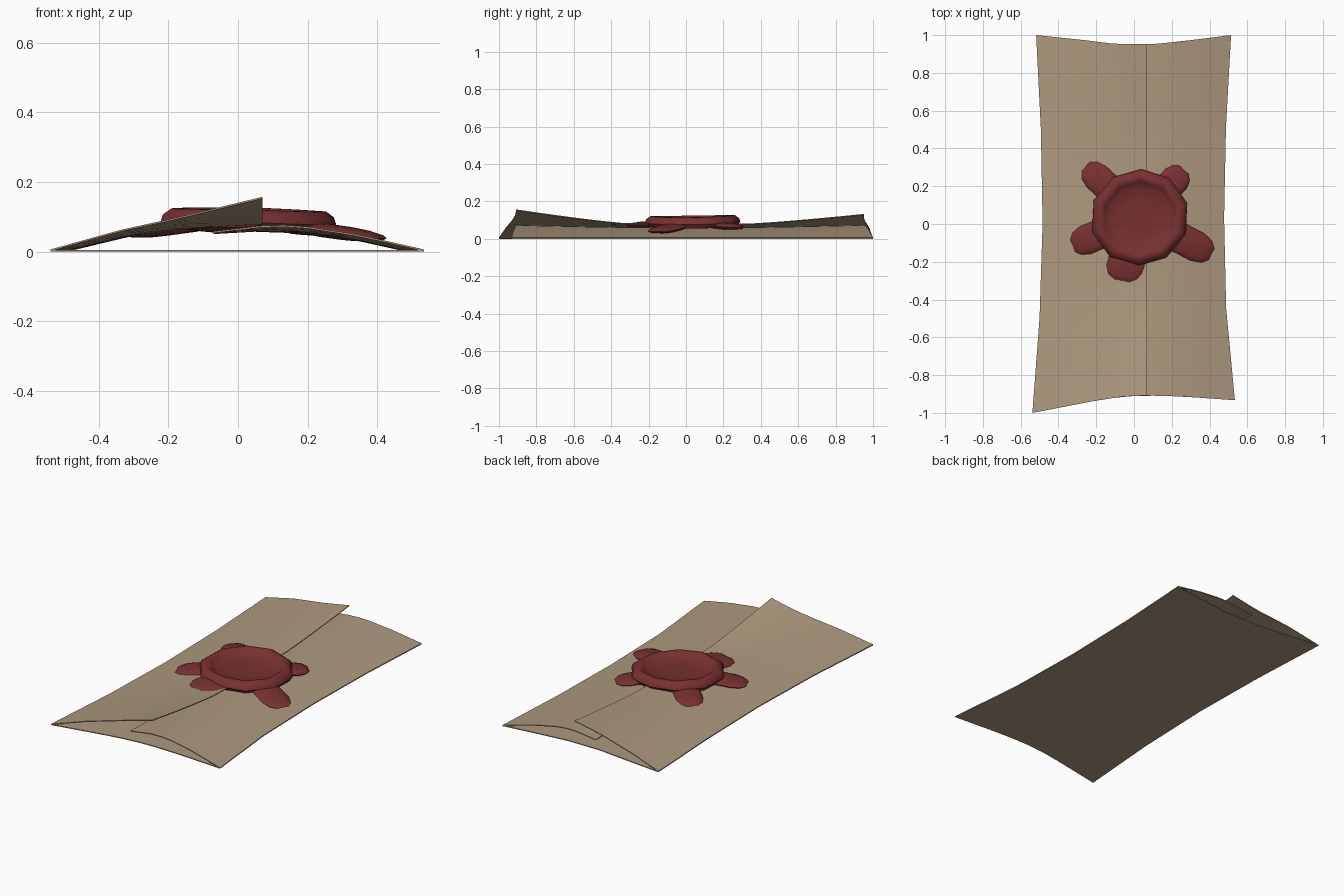
import bpy, bmesh, math
from mathutils import Matrix, Vector

if "Cube" in bpy.data.objects:
    bpy.data.objects.remove(bpy.data.objects["Cube"])


def material(name, rgb):
    m = bpy.data.materials.new(name)
    m.diffuse_color = (*rgb, 1)
    m.use_nodes = True
    m.node_tree.nodes["Principled BSDF"].inputs["Base Color"].default_value = m.diffuse_color
    return m


PAPER = material("parchment", (0.42, 0.32, 0.21))
WAX = material("red wax", (0.19, 0.03, 0.03))


def lerp_points(pts, x):
    """Piecewise linear lookup."""
    if x <= pts[0][0]:
        return pts[0][1]
    for (a, fa), (b, fb) in zip(pts, pts[1:]):
        if x <= b:
            return fa + (fb - fa) * (x - a) / (b - a)
    return pts[-1][1]


def finish(name, bm, mat, angle):
    bmesh.ops.recalc_face_normals(bm, faces=bm.faces)
    me = bpy.data.meshes.new(name)
    bm.to_mesh(me)
    bm.free()
    ob = bpy.data.objects.new(name, me)
    bpy.context.collection.objects.link(ob)
    me.materials.append(mat)
    bpy.context.view_layer.objects.active = ob
    ob.select_set(True)
    bpy.ops.object.shade_smooth_by_angle(angle=math.radians(angle))
    ob.select_set(False)
    return ob


# outline of the letter: waisted sides, curved ends
LEFT = [(-1, -0.538), (-0.5, -0.5), (0, -0.484), (0.5, -0.493), (1, -0.518)]
RIGHT = [(-1, 0.534), (-0.5, 0.488), (0, 0.477), (0.5, 0.487), (1, 0.514)]
FRONT = [(-0.538, -1), (-0.2, -0.935), (-0.05, -0.912), (0.07, -0.908), (0.25, -0.913), (0.534, -0.933)]
BACK = [(-0.518, 1), (-0.25, 0.972), (-0.1, 0.953), (0.1, 0.952), (0.25, 0.967), (0.514, 1)]


def sheet(name, start, end, height, nu):
    """Paper from start(v) to end(v) across the width, v in -1..1 along the length."""
    bm = bmesh.new()
    nv = 16
    rows = []
    for j in range(nv + 1):
        v = -1 + 2 * j / nv
        row = []
        for i in range(nu + 1):
            t = i / nu
            x = start(v) + (end(v) - start(v)) * t
            f, b = lerp_points(FRONT, x), lerp_points(BACK, x)
            row.append(bm.verts.new((x, f + (b - f) * (v + 1) / 2, height(t, v))))
        rows.append(row)
    for r, s in zip(rows, rows[1:]):
        for i in range(nu):
            bm.faces.new((r[i], r[i + 1], s[i + 1], s[i]))
    # give the paper its thickness
    top = bm.faces[:]
    low = bmesh.ops.duplicate(bm, geom=bm.verts[:] + bm.edges[:] + top)["geom"]
    bmesh.ops.translate(bm, vec=(0, 0, -0.005), verts=[g for g in low if isinstance(g, bmesh.types.BMVert)])
    bmesh.ops.bridge_loops(bm, edges=[e for e in bm.edges if e.is_boundary])
    return finish(name, bm, PAPER, 30)


def edge(pts):
    return lambda v: lerp_points(pts, v)


def lift(v):
    return max(0, (abs(v) - 0.35) / 0.65) ** 1.2


L_END = [(0, 0.006), (0.33, 0.062), (0.6, 0.098), (1, 0.157)]
L_MID = [(0, 0.006), (0.33, 0.05), (0.6, 0.07), (1, 0.082)]
R_END = [(0, 0.006), (0.3, 0.047), (0.55, 0.071), (0.72, 0.078), (1, 0.058)]
R_MID = [(0, 0.006), (0.3, 0.042), (0.55, 0.06), (0.72, 0.064), (1, 0.055)]


def left_height(t, v):
    k = lift(v) * (1 if v < 0 else 0.68)
    return lerp_points(L_MID, t) * (1 - k) + lerp_points(L_END, t) * k


def right_height(t, v):
    k = lift(v)
    return lerp_points(R_MID, t) * (1 - k) + lerp_points(R_END, t) * k


# back sheet and the two overlapping flaps
sheet("back_sheet", edge(LEFT), edge(RIGHT), lambda t, v: 0.005, 10)
sheet("left_flap", edge(LEFT), lambda v: 0.07, left_height, 9)
sheet("right_flap", edge(RIGHT), lambda v: -0.07, right_height, 9)

# wax seal: dished disc with a raised, uneven rim
C = Vector((0.03, 0.035, 0))
PROFILE = [(0.09, 0.094), (0.165, 0.098), (0.188, 0.11), (0.203, 0.124), (0.225, 0.124),
           (0.248, 0.108), (0.255, 0.088), (0.24, 0.066), (0.15, 0.06)]
N = 10
bm = bmesh.new()
rings = []
for r, z in PROFILE:
    ring = []
    for i in range(N):
        a = math.tau * (i + 0.45) / N
        rr = r * (1 + 0.03 * math.sin(2 * a + 1.2))
        x, y = rr * math.cos(a), rr * 1.03 * math.sin(a)
        ring.append(bm.verts.new((C.x + x, C.y + y, z - 0.045 * max(0, x) + 0.015 * y)))
    rings.append(ring)
for a, b in zip(rings, rings[1:]):
    for i in range(N):
        j = (i + 1) % N
        bm.faces.new((a[i], a[j], b[j], b[i]))
bm.faces.new(rings[0])
bm.faces.new(rings[-1])
finish("wax_seal", bm, WAX, 50)

# wax drips squeezed out around the seal: tip x, y, width, tip z, root z
DRIPS = [(-0.255, 0.305, 0.075, 0.06, 0.085), (0.265, 0.285, 0.075, 0.06, 0.075),
         (-0.325, -0.115, 0.078, 0.05, 0.08), (0.41, -0.16, 0.08, 0.038, 0.075),
         (-0.065, -0.305, 0.1, 0.07, 0.08)]
for k, (x, y, w, z_tip, z_root) in enumerate(DRIPS):
    tip = Vector((x, y, z_tip))
    flat = Vector((x - C.x, y - C.y, 0))
    root = C + flat.normalized() * 0.13 + Vector((0, 0, z_root))
    d = tip - root
    rot = d.to_track_quat("X", "Z").to_matrix().to_4x4()
    bm = bmesh.new()
    bmesh.ops.create_uvsphere(bm, u_segments=16, v_segments=8, radius=1)
    for v in bm.verts:  # blunter, slightly squared outline
        n = math.hypot(v.co.x, v.co.y)
        if n > 0.01:
            s = 1 + 0.14 * abs(2 * v.co.x * v.co.y) / (n * n)
            v.co.x *= s
            v.co.y *= s
    bm.transform(Matrix.Translation((root + tip) / 2) @ rot @ Matrix.Diagonal((d.length / 2, w, 0.02, 1)))
    finish(f"wax_drip_{k + 1}", bm, WAX, 50)
